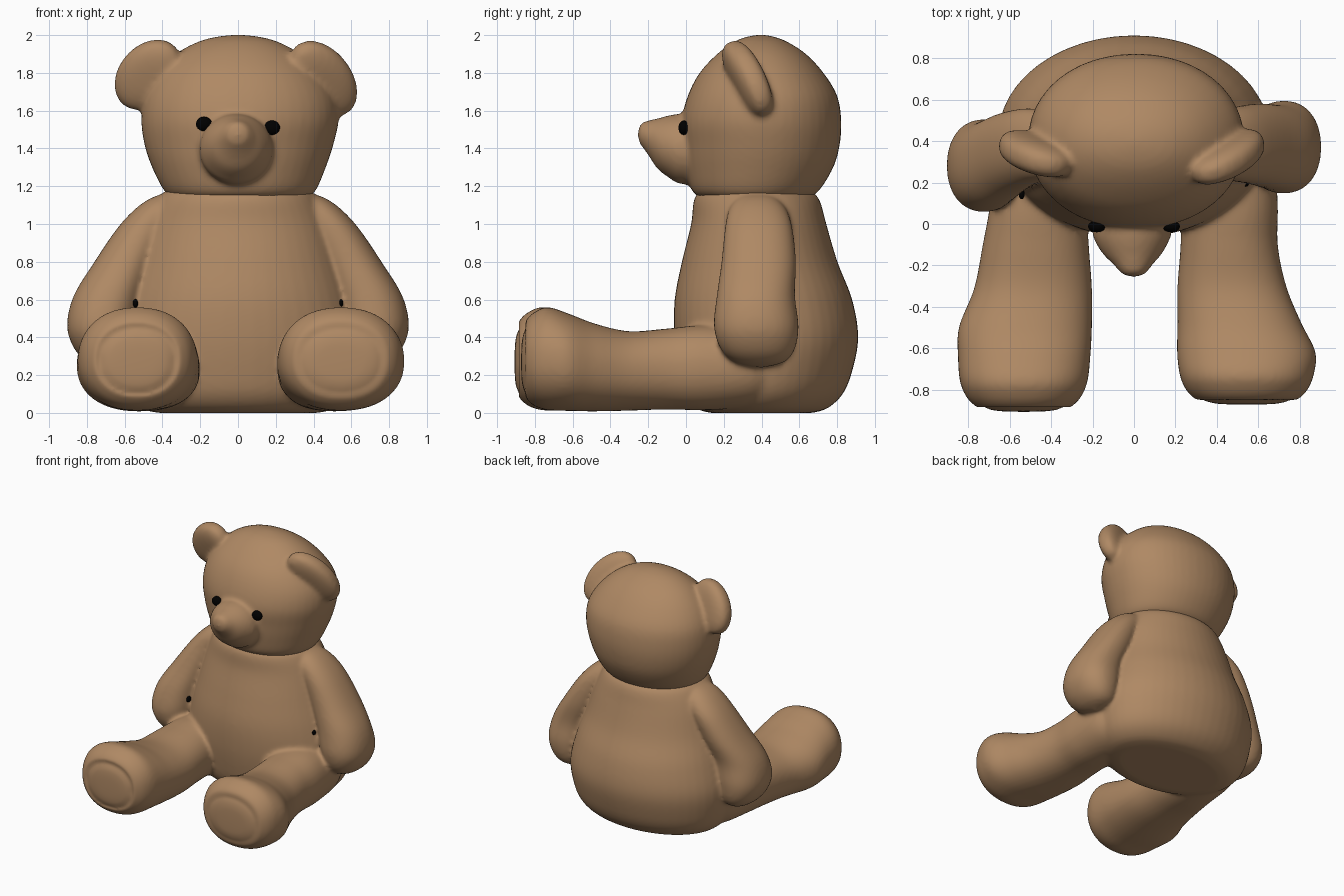
import bpy, bmesh, math
from mathutils import Vector, Matrix


def material(name, rgb):
    m = bpy.data.materials.new(name)
    m.diffuse_color = (*rgb, 1)
    return m


FUR = material("tan fur", (0.43, 0.25, 0.128))
BLACK = material("black", (0.0, 0.0, 0.0))


def finish(bm, name, mat):
    bmesh.ops.recalc_face_normals(bm, faces=bm.faces[:])
    me = bpy.data.meshes.new(name)
    bm.to_mesh(me)
    bm.free()
    me.materials.append(mat)
    me.polygons.foreach_set("use_smooth", [True] * len(me.polygons))
    ob = bpy.data.objects.new(name, me)
    bpy.context.collection.objects.link(ob)
    return ob


def spline(keys, steps):
    """Smooth curve through all key rings."""
    out = []
    for i in range(len(keys) - 1):
        p = [Vector(keys[max(0, min(len(keys) - 1, i + k))]) for k in (-1, 0, 1, 2)]
        for s in range(steps):
            t = s / steps
            out.append(0.5 * (2 * p[1] + (p[2] - p[0]) * t
                              + (2 * p[0] - 5 * p[1] + 4 * p[2] - p[3]) * t * t
                              + (3 * p[1] - p[0] - 3 * p[2] + p[3]) * t ** 3))
    return out + [Vector(keys[-1])]


def loft(name, keys, axis="z", power=2.0, steps=5, sides=48):
    """Rings are (position on axis, centre x, other centre, half x, half other)."""
    bm = bmesh.new()
    rings = []
    for h, cx, co, rx, ro in spline(keys, steps):
        ring = []
        for k in range(sides):
            a = 2 * math.pi * k / sides
            c, s = math.cos(a), math.sin(a)
            x = cx + max(rx, 0.002) * math.copysign(abs(c) ** (2 / power), c)
            o = co + max(ro, 0.002) * math.copysign(abs(s) ** (2 / power), s)
            ring.append(bm.verts.new((x, o, h) if axis == "z" else (x, h, o)))
        rings.append(ring)
    for r0, r1 in zip(rings, rings[1:]):
        for k in range(sides):
            n = (k + 1) % sides
            bm.faces.new((r0[k], r0[n], r1[n], r1[k]))
    bm.faces.new(rings[0])
    bm.faces.new(rings[-1])
    return finish(bm, name, FUR)


def ellipsoid(name, centre, half, mat, u=(1, 0, 0), v=(0, 0, 1), power=2.0):
    """Half sizes are along u, along v and along their normal; power fattens the rim."""
    u = Vector(u).normalized()
    v = Vector(v)
    v = (v - u * v.dot(u)).normalized()
    w = u.cross(v)
    bm = bmesh.new()
    bmesh.ops.create_uvsphere(bm, u_segments=40, v_segments=24, radius=1)
    for vert in bm.verts:
        x, y, z = vert.co
        flat = math.hypot(x, y)
        k = 1 / (flat ** power + abs(z) ** power) ** (1 / power)
        vert.co = Vector(centre) + k * (u * half[0] * x + v * half[1] * y + w * half[2] * z)
    return finish(bm, name, mat)


def melt(name, parts, voxel, smooth):
    """Join overlapping parts into one soft, seamless skin."""
    bm = bmesh.new()
    for ob in parts:
        bm.from_mesh(ob.data)
        bpy.data.objects.remove(ob)
    skin = finish(bm, name, FUR)
    rm = skin.modifiers.new("skin", "REMESH")
    rm.mode = "VOXEL"
    rm.voxel_size = voxel
    rm.use_smooth_shade = True
    sm = skin.modifiers.new("soften", "SMOOTH")
    sm.factor = 0.5
    sm.iterations = smooth
    return skin


# Torso
body = [loft("torso", [
    (0.0, 0, 0.40, 0.42, 0.27), (0.025, 0, 0.40, 0.52, 0.35), (0.1, 0, 0.41, 0.60, 0.42),
    (0.22, 0, 0.42, 0.64, 0.46), (0.4, 0, 0.425, 0.655, 0.487), (0.6, 0, 0.41, 0.61, 0.47),
    (0.8, 0, 0.39, 0.545, 0.412), (1.0, 0, 0.385, 0.485, 0.358), (1.12, 0, 0.375, 0.43, 0.335),
    (1.17, 0, 0.37, 0.39, 0.30), (1.22, 0, 0.37, 0.30, 0.22)])]

# Head
head = [loft("skull", [
    (1.12, 0.01, 0.37, 0.24, 0.20), (1.135, 0.01, 0.365, 0.34, 0.27), (1.175, 0.01, 0.368, 0.40, 0.335),
    (1.3, 0.005, 0.39, 0.46, 0.39), (1.42, 0.005, 0.40, 0.50, 0.414), (1.55, 0.01, 0.40, 0.522, 0.422),
    (1.68, 0.01, 0.405, 0.505, 0.395), (1.8, 0.005, 0.40, 0.435, 0.328), (1.9, 0, 0.40, 0.33, 0.235),
    (1.965, 0, 0.395, 0.21, 0.14), (1.993, 0, 0.395, 0.10, 0.065), (2.002, 0, 0.395, 0.004, 0.003)],
    power=2.08)]

# Muzzle ending in a small nose bump
head.append(loft("muzzle", [
    (0.12, -0.01, 1.395, 0.195, 0.187), (-0.03, -0.01, 1.398, 0.193, 0.185),
    (-0.09, -0.01, 1.41, 0.175, 0.165), (-0.15, -0.008, 1.425, 0.138, 0.134),
    (-0.19, -0.005, 1.45, 0.1, 0.1), (-0.22, -0.003, 1.468, 0.075, 0.075),
    (-0.245, -0.002, 1.475, 0.05, 0.048), (-0.256, 0, 1.475, 0.004, 0.004)], axis="y"))

# Ears: tilted fat ovals
head.append(ellipsoid("right_ear", (0.45, 0.325, 1.77), (0.24, 0.15, 0.08), FUR,
                      u=(0.27, 0.2, -0.35), v=(0.35, 0, 0.27), power=2.8))
head.append(ellipsoid("left_ear", (-0.475, 0.34, 1.79), (0.215, 0.155, 0.08), FUR,
                      u=(-0.24, 0.13, -0.28), v=(-0.30, 0, 0.22), power=2.8))
melt("head", head, 0.016, 6)

for side, sx in (("right", 1), ("left", -1)):
    right = sx > 0

    # Eyes and the tiny dark specks beside the arms
    ellipsoid(side + "_eye", (sx * 0.18, -0.012, 1.51 if right else 1.53),
              (0.042, 0.038, 0.028), BLACK)
    ellipsoid(side + "_arm_speck", (sx * 0.543, 0.205 if right else 0.145, 0.58),
              (0.014, 0.022, 0.025), BLACK)

    # Arms: the left hand swings further forward
    arm = [(1.16, 0.38, 0.375, 0.02, 0.05), (1.13, 0.39, 0.375, 0.085, 0.11),
           (1.07, 0.43, 0.38, 0.125, 0.155), (0.97, 0.505, 0.385, 0.14, 0.18),
           (0.8, 0.60, 0.385, 0.16, 0.197), (0.62, 0.69, 0.37, 0.18, 0.207),
           (0.46, 0.725, 0.372, 0.18, 0.224), (0.34, 0.72, 0.38, 0.147, 0.197),
           (0.27, 0.705, 0.39, 0.092, 0.132), (0.24, 0.70, 0.395, 0.01, 0.015)]
    swing = 0 if right else 0.09
    body.append(loft(side + "_arm", [
        (h, sx * cx, cy - swing * max(0, min(1, (1.0 - h) / 0.45)), rx, ry)
        for h, cx, cy, rx, ry in arm], power=2.2))

    # Legs with a grooved oval pad on each rounded sole
    leg = [(0.50, 0.38, 0.24, 0.20, 0.16), (0.35, 0.42, 0.24, 0.25, 0.21),
           (0.1, 0.46, 0.24, 0.235, 0.225), (-0.1, 0.46, 0.232, 0.235, 0.214),
           (-0.3, 0.473, 0.222, 0.263, 0.21), (-0.48, 0.51, 0.24, 0.30, 0.232),
           (-0.62, 0.543, 0.268, 0.335, 0.257), (-0.73, 0.545, 0.287, 0.324, 0.273),
           (-0.80, 0.545, 0.285, 0.295, 0.25), (-0.838, 0.545, 0.285, 0.26, 0.218),
           (-0.855, 0.545, 0.28, 0.235, 0.192), (-0.838, 0.545, 0.277, 0.218, 0.176),
           (-0.858, 0.545, 0.274, 0.195, 0.155), (-0.87, 0.545, 0.27, 0.13, 0.10),
           (-0.873, 0.545, 0.27, 0.004, 0.004)]
    if not right:  # longer foot, wider thigh
        leg = [(h * 1.04 if h < 0 else h, -cx - (0.015 if -0.55 < h < 0 else -0.012 if h < -0.6 else 0),
                cz, rx + (0.022 if -0.55 < h < 0 else -0.015 if h < -0.6 else 0), rz)
               for h, cx, cz, rx, rz in leg[:-1]] + [(-0.908, -0.533, 0.27, 0.004, 0.004)]
    body.append(loft(side + "_leg", leg, axis="y", power=2.2))

melt("body_with_limbs", body, 0.015, 8)
